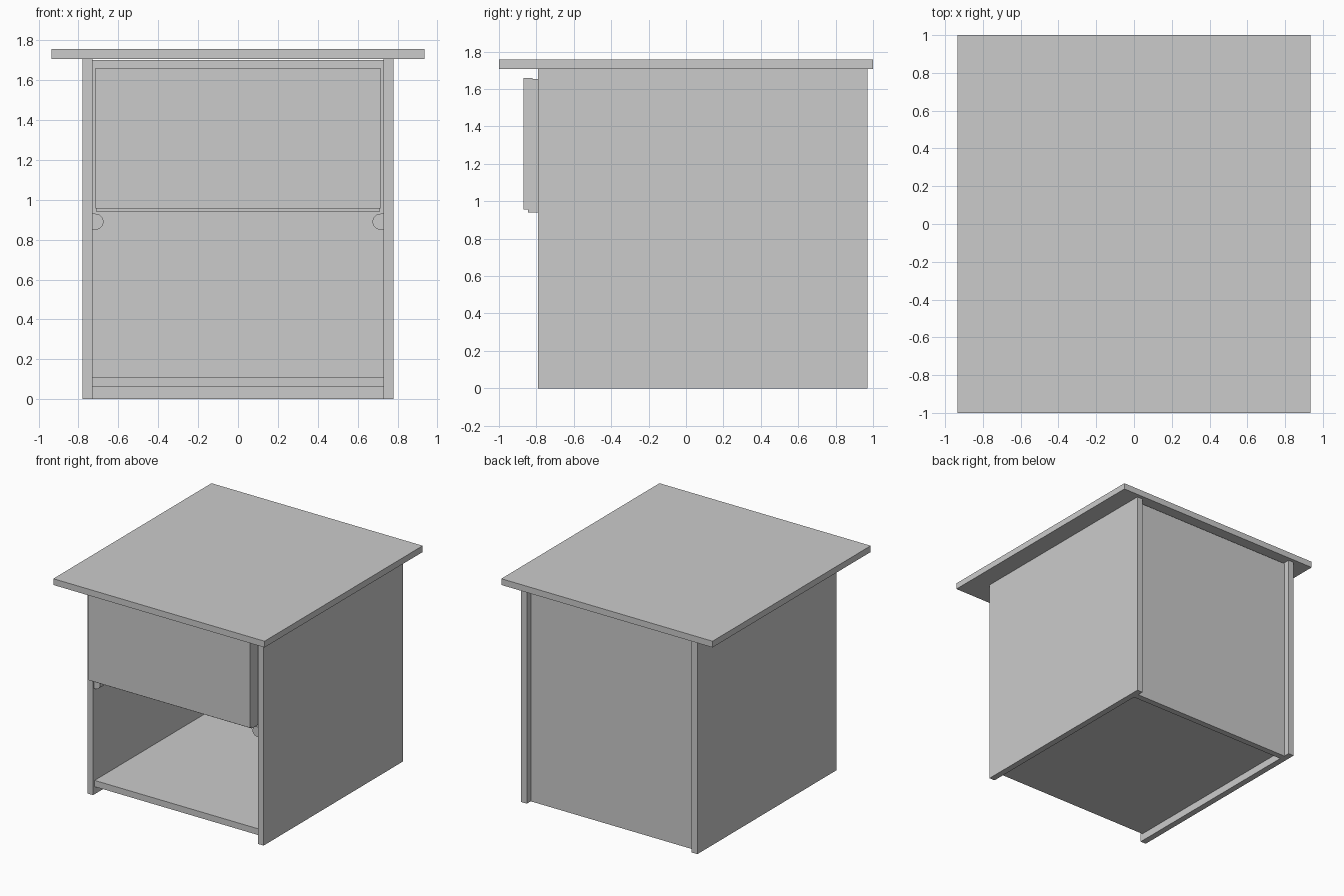
import bpy, bmesh, math

if "Cube" in bpy.data.objects:
    bpy.data.objects.remove(bpy.data.objects["Cube"])


def box(name, x, y, z):
    """Box from (min, max) ranges."""
    bm = bmesh.new()
    bmesh.ops.create_cube(bm, size=1)
    for v in bm.verts:
        v.co = [r[0] + (c + 0.5) * (r[1] - r[0]) for r, c in zip((x, y, z), v.co)]
    me = bpy.data.meshes.new(name)
    bm.to_mesh(me)
    bm.free()
    ob = bpy.data.objects.new(name, me)
    bpy.context.collection.objects.link(ob)
    return ob


def rail(name, side, y0, y1):
    """Half-round runner on the inner face of a side panel."""
    r, xc, zc, wall = 0.04, 0.715, 0.89, 0.73
    prof = [(wall, zc + r)]
    for i in range(17):
        a = math.pi / 2 + math.pi * i / 16
        prof.append((xc + r * math.cos(a), zc + r * math.sin(a)))
    prof.append((wall, zc - r))
    bm = bmesh.new()
    face = bm.faces.new([bm.verts.new((side * x, y0, z)) for x, z in prof])
    ext = bmesh.ops.extrude_face_region(bm, geom=[face])
    for v in ext["geom"]:
        if isinstance(v, bmesh.types.BMVert):
            v.co.y = y1
    bmesh.ops.recalc_face_normals(bm, faces=bm.faces)
    me = bpy.data.meshes.new(name)
    bm.to_mesh(me)
    bm.free()
    ob = bpy.data.objects.new(name, me)
    bpy.context.collection.objects.link(ob)
    bpy.ops.object.select_all(action='DESELECT')
    ob.select_set(True)
    bpy.context.view_layer.objects.active = ob
    bpy.ops.object.shade_smooth_by_angle(angle=math.radians(30))


# Cabinet carcass
box("table_top", (-0.935, 0.935), (-1, 1), (1.707, 1.757))
box("back_panel", (-0.73, 0.73), (0.87, 0.92), (0, 1.70))
box("bottom_shelf", (-0.73, 0.73), (-0.77, 0.87), (0.06, 0.11))

# Side panels and drawer runners
for s, label in ((-1, "left"), (1, "right")):
    box(label + "_side_panel", sorted((s * 0.73, s * 0.78)), (-0.79, 0.97), (0, 1.707))
    rail(label + "_drawer_rail", s, -0.78, 0.87)
    box(label + "_drawer_side", sorted((s * 0.665, s * 0.713)), (-0.82, 0.80), (0.955, 1.655))

# Drawer, slightly pulled out, open on top
box("drawer_front", (-0.715, 0.715), (-0.87, -0.82), (0.955, 1.66))
box("drawer_back", (-0.665, 0.665), (0.75, 0.80), (0.955, 1.655))
box("drawer_bottom", (-0.713, 0.713), (-0.845, 0.80), (0.94, 0.955))
